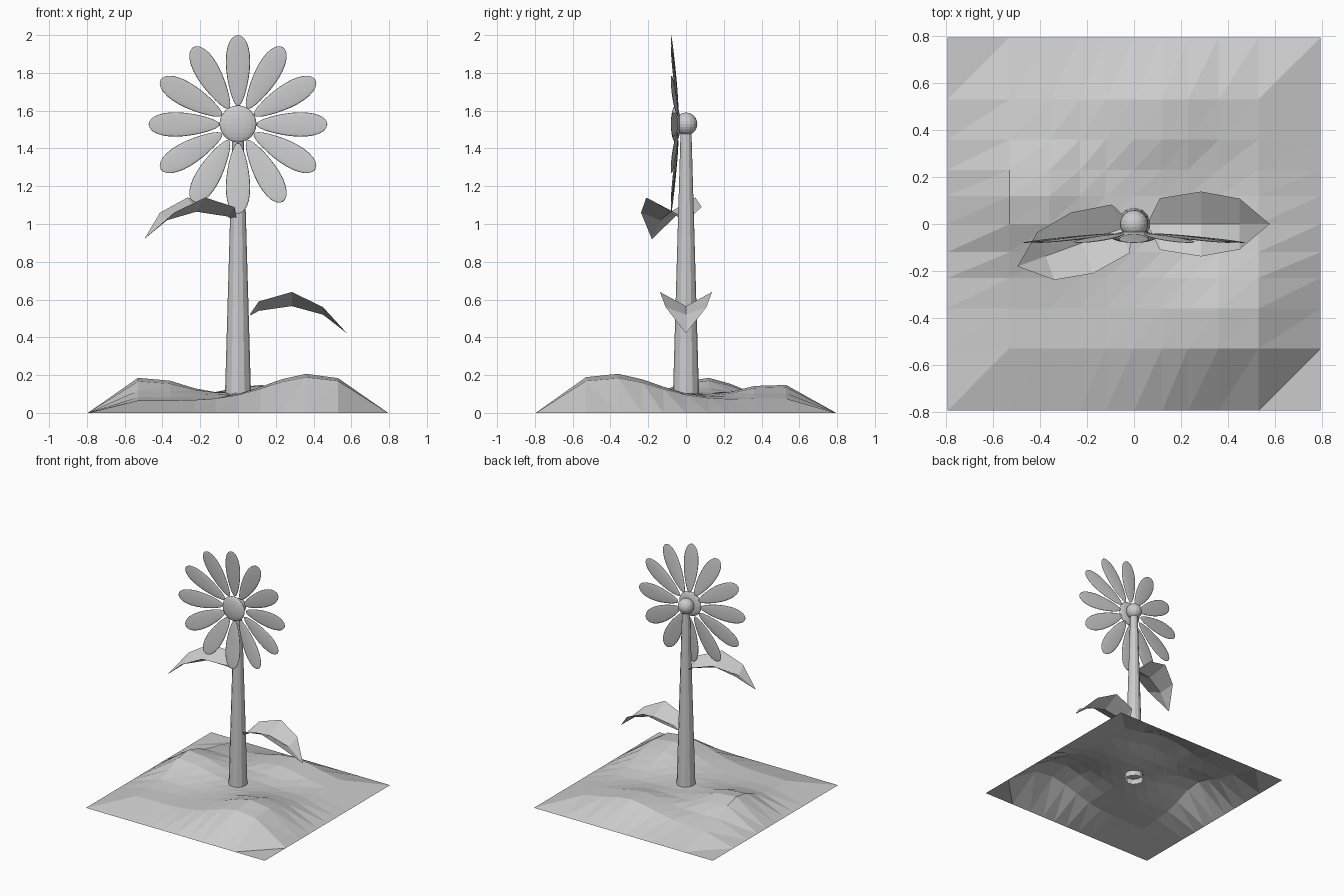
import bpy, bmesh
from math import pi, exp, radians
from mathutils import Matrix, Vector

if "Cube" in bpy.data.objects:
    bpy.data.objects.remove(bpy.data.objects["Cube"])


def finish(name, bm, smooth=False):
    me = bpy.data.meshes.new(name)
    bmesh.ops.recalc_face_normals(bm, faces=bm.faces[:])
    for f in bm.faces:
        f.smooth = smooth
    bm.to_mesh(me)
    bm.free()
    ob = bpy.data.objects.new(name, me)
    bpy.context.collection.objects.link(ob)
    return ob


# ground: open sheet of uneven grid cells, hilly inside and flat at the rim
half = [0.12, 0.23, 0.36, 0.53, 0.795]
lines = [-v for v in reversed(half)] + [0] + half
# hills: centre x, centre y, height, spread x, spread y
hills = [(0.39, -0.4, 0.145, 0.23, 0.24), (-0.48, 0.1, 0.125, 0.2, 0.17),
         (0.12, 0.46, 0.09, 0.2, 0.17), (0, 0, 0.025, 0.15, 0.15)]


def height(x, y):
    if max(abs(x), abs(y)) > 0.7:
        return 0
    return 0.065 + sum(a * exp(-((x - cx) / sx) ** 2 / 2 - ((y - cy) / sy) ** 2 / 2)
                       for cx, cy, a, sx, sy in hills)


bm = bmesh.new()
grid = [[bm.verts.new((x, y, height(x, y))) for x in lines] for y in lines]
for j in range(len(lines) - 1):
    for i in range(len(lines) - 1):
        a, b = grid[j][i], grid[j][i + 1]
        c, d = grid[j + 1][i + 1], grid[j + 1][i]
        bm.faces.new((a, b, c))
        bm.faces.new((a, c, d))
finish("ground", bm)

# stem: open tapered tube
bm = bmesh.new()
bmesh.ops.create_cone(bm, cap_ends=False, segments=12, radius1=0.07, radius2=0.028, depth=1.46,
                      matrix=Matrix.Translation((0, 0, 0.79)))
finish("stem", bm)


# flower parts: bud behind, flattened disc in front
def ball(name, centre, scale):
    bm = bmesh.new()
    bmesh.ops.create_uvsphere(bm, u_segments=16, v_segments=12, radius=1)
    bmesh.ops.transform(bm, verts=bm.verts,
                        matrix=Matrix.Translation(centre) @ Matrix.Diagonal((*scale, 1)))
    finish(name, bm)


ball("stem_bud", (0, 0, 1.53), (0.06, 0.06, 0.06))
ball("flower_disc", (0, -0.055, 1.53), (0.098, 0.025, 0.098))

# petals: flattened teardrops tipped slightly forward
for k in range(12):
    bm = bmesh.new()
    bmesh.ops.create_uvsphere(bm, u_segments=20, v_segments=14, radius=1)
    for v in bm.verts:
        t = v.co.z
        r = 0.285 + 0.188 * t
        v.co = Vector((v.co.x * 0.062 * (1 + 0.3 * t), v.co.y * 0.006 - 0.032 - 0.1 * r, r))
    bmesh.ops.transform(bm, verts=bm.verts, matrix=Matrix.Translation((0, 0, 1.527))
                        @ Matrix.Rotation(k * pi / 6, 4, 'Y'))
    finish(f"petal_{k + 1}", bm, True)

# leaves: folded low-poly blades (distance, half width, edge z, midrib z)
sections = [(0.065, 0.02, 0.525, 0.515), (0.11, 0.11, 0.59, 0.54), (0.285, 0.138, 0.64, 0.565),
            (0.45, 0.108, 0.56, 0.52)]


def leaf(name, angle, shift, lift):
    bm = bmesh.new()
    rows = [[bm.verts.new((x, -w, e)), bm.verts.new((x, 0, m)), bm.verts.new((x, w, e))]
            for x, w, e, m in sections]
    tip = bm.verts.new((0.578, 0, 0.42))
    for r, s in zip(rows, rows[1:]):
        for i in (0, 1):
            bm.faces.new((r[i], s[i], s[i + 1], r[i + 1]))
    for i in (0, 1):
        bm.faces.new((rows[-1][i], tip, rows[-1][i + 1]))
    bmesh.ops.transform(bm, verts=bm.verts, matrix=Matrix.Rotation(radians(angle), 4, 'Z')
                        @ Matrix.Translation((shift, 0, lift)))
    finish(name, bm)


leaf("lower_leaf", 0, 0, 0)
leaf("upper_leaf", 200, -0.05, 0.5)
